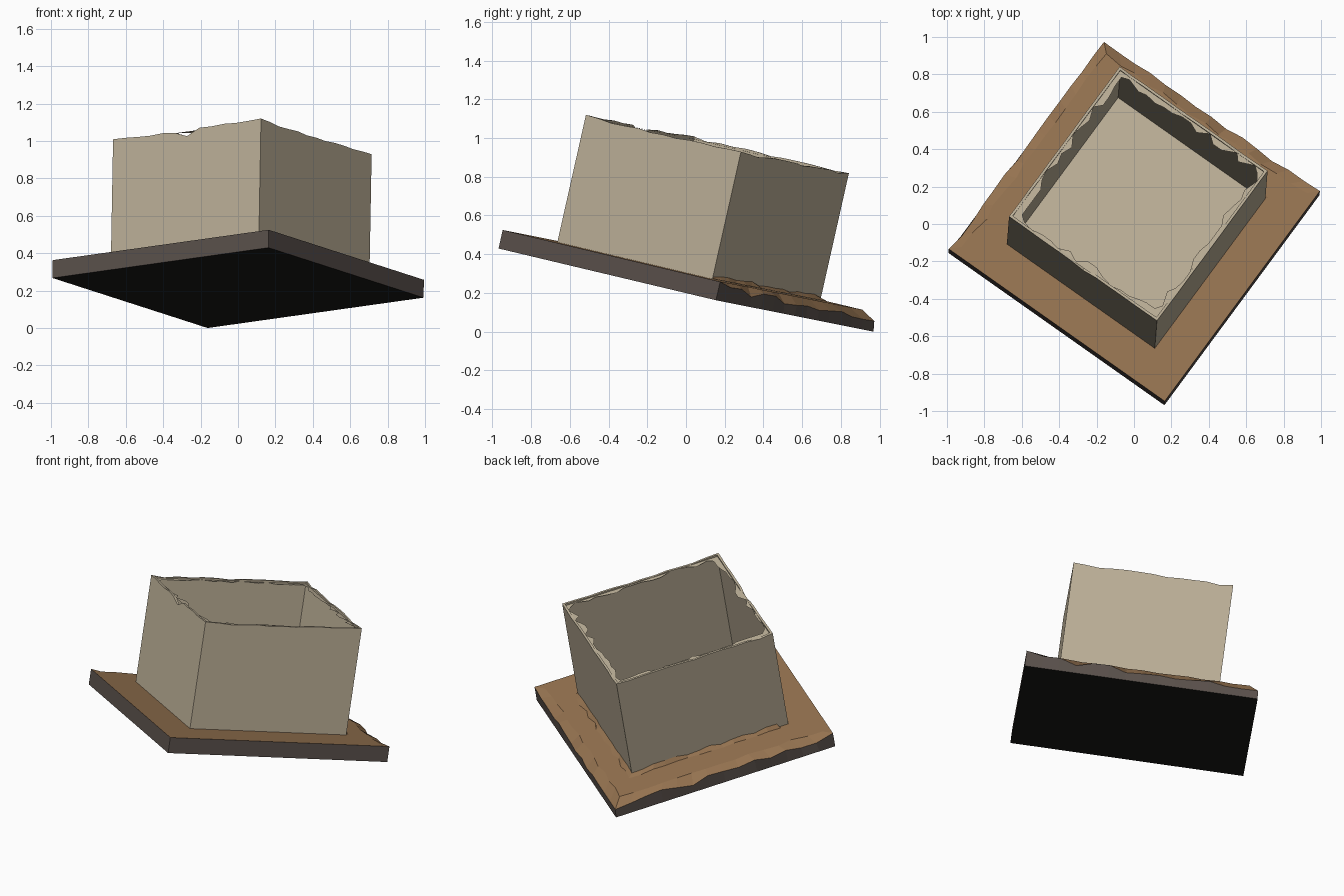
import bpy, bmesh, random
from mathutils import Vector, Matrix

if "Cube" in bpy.data.objects:
    bpy.data.objects.remove(bpy.data.objects["Cube"])

random.seed(4)

# tilted frame of the whole model: u, v along the plate edges, n its normal
n = Vector((0.0175, 0.219, 0.975)).normalized()
u = Vector((0.584, 0.791, -0.188))
u = (u - n * u.dot(n)).normalized()
v = n.cross(u)
A = 0.711          # half side of plate
T = 0.098          # plate thickness
FRAME = Matrix((u, v, n)).transposed().to_4x4()
FRAME.translation = (0, 0, A * (abs(u.z) + abs(v.z)))


def material(name, rgb):
    m = bpy.data.materials.new(name)
    m.diffuse_color = (*rgb, 1)
    m.use_nodes = True
    m.node_tree.nodes["Principled BSDF"].inputs["Base Color"].default_value = m.diffuse_color
    return m


CREAM = material("cream", (0.50, 0.43, 0.31))
BROWN = material("brown", (0.30, 0.17, 0.08))
EDGE = material("edge_brown", (0.10, 0.08, 0.07))
BLACK = material("black", (0.012, 0.011, 0.01))


def finish(name, bm, mats):
    bmesh.ops.recalc_face_normals(bm, faces=bm.faces)
    me = bpy.data.meshes.new(name)
    bm.to_mesh(me)
    bm.free()
    for m in mats:
        me.materials.append(m)
    ob = bpy.data.objects.new(name, me)
    ob.matrix_world = FRAME
    bpy.context.collection.objects.link(ob)
    return ob


def square(a, b, steps):
    """Points around a rectangle with the index of the side each lies on."""
    c = [(-a, -b), (a, -b), (a, b), (-a, b)]
    out = []
    for i in range(4):
        p, q = Vector(c[i]), Vector(c[(i + 1) % 4])
        out += [(p.lerp(q, k / steps), i, k) for k in range(steps)]
    return out


# plate: clean at the two front sides, worn along the two back sides
bm = bmesh.new()
rings = [[], [], []]
for p, side, k in square(A, A, 14):
    worn = side in (1, 2) and not (side == 1 and k == 0)
    drop = random.uniform(0.01, 0.05) if worn else 0
    s = 1 - (random.uniform(0, 0.015) if worn else 0)
    rings[0].append(bm.verts.new((p.x, p.y, 0)))
    rings[1].append(bm.verts.new((p.x * s, p.y * s, T - drop)))
    s = 0.93 - (random.uniform(0, 0.03) if worn else 0)
    rings[2].append(bm.verts.new((p.x * s, p.y * s, T)))
N = len(rings[0])
for r in range(2):
    for i in range(N):
        j = (i + 1) % N
        f = bm.faces.new((rings[r][i], rings[r][j], rings[r + 1][j], rings[r + 1][i]))
        f.material_index = 1 - r
bm.faces.new(rings[2]).material_index = 0
bm.faces.new(rings[0][::-1]).material_index = 2
finish("base_plate", bm, [BROWN, EDGE, BLACK])

# open box: thin walls with a slightly chipped top edge
BA, BB, TOP, WALL = 0.507, 0.487, 0.772, 0.014
OFF = Vector((0, -0.012))
bm = bmesh.new()
cols = []
for p, side, k in square(BA, BB, 12):
    chip = random.uniform(0, 0.012) if k else 0
    if side == 3 and k == 6:
        chip = 0.04
    q = Vector((p.x * (1 - WALL / BA), p.y * (1 - WALL / BB))) + OFF
    p = p + OFF
    cols.append([bm.verts.new(c) for c in (
        (p.x, p.y, T - 0.01), (p.x, p.y, TOP - chip),
        (q.x, q.y, TOP - chip), (q.x, q.y, T + 0.004))])
for i, a in enumerate(cols):
    b = cols[(i + 1) % len(cols)]
    for r in range(3):
        bm.faces.new((a[r], b[r], b[r + 1], a[r + 1]))
bm.faces.new([c[3] for c in cols])
bm.faces.new([c[0] for c in cols][::-1])
finish("box", bm, [CREAM])

# torn flat scraps along the inside of the box rim
bm = bmesh.new()
pts = square(BA - 0.006, BB - 0.006, 16)
prev = None
for p, side, k in pts + pts[:1]:
    w = random.choice((0.008, 0.02, 0.035, 0.045))
    q = Vector((p.x * (1 - w / BA), p.y * (1 - w / BB))) + OFF
    p = p + OFF
    cur = [bm.verts.new((p.x, p.y, TOP - 0.013)),
           bm.verts.new((q.x, q.y, TOP - 0.013))]
    if prev:
        bm.faces.new((prev[0], cur[0], cur[1], prev[1]))
    prev = cur
finish("rim_scraps", bm, [CREAM])

# rough seam where the back walls meet the plate
bm = bmesh.new()
prev = None
for p, side, k in [s for s in square(BA, BB, 14) if s[1] in (1, 2)]:
    w = random.uniform(0.01, 0.035)
    q = Vector((p.x * (1 + w / BA), p.y * (1 + w / BB))) + OFF
    p = p + OFF
    cur = [bm.verts.new((p.x, p.y, T + random.uniform(0.01, 0.03))),
           bm.verts.new((q.x, q.y, T + 0.002))]
    if prev:
        bm.faces.new((prev[0], cur[0], cur[1], prev[1]))
    prev = cur
finish("back_seam", bm, [BROWN])
